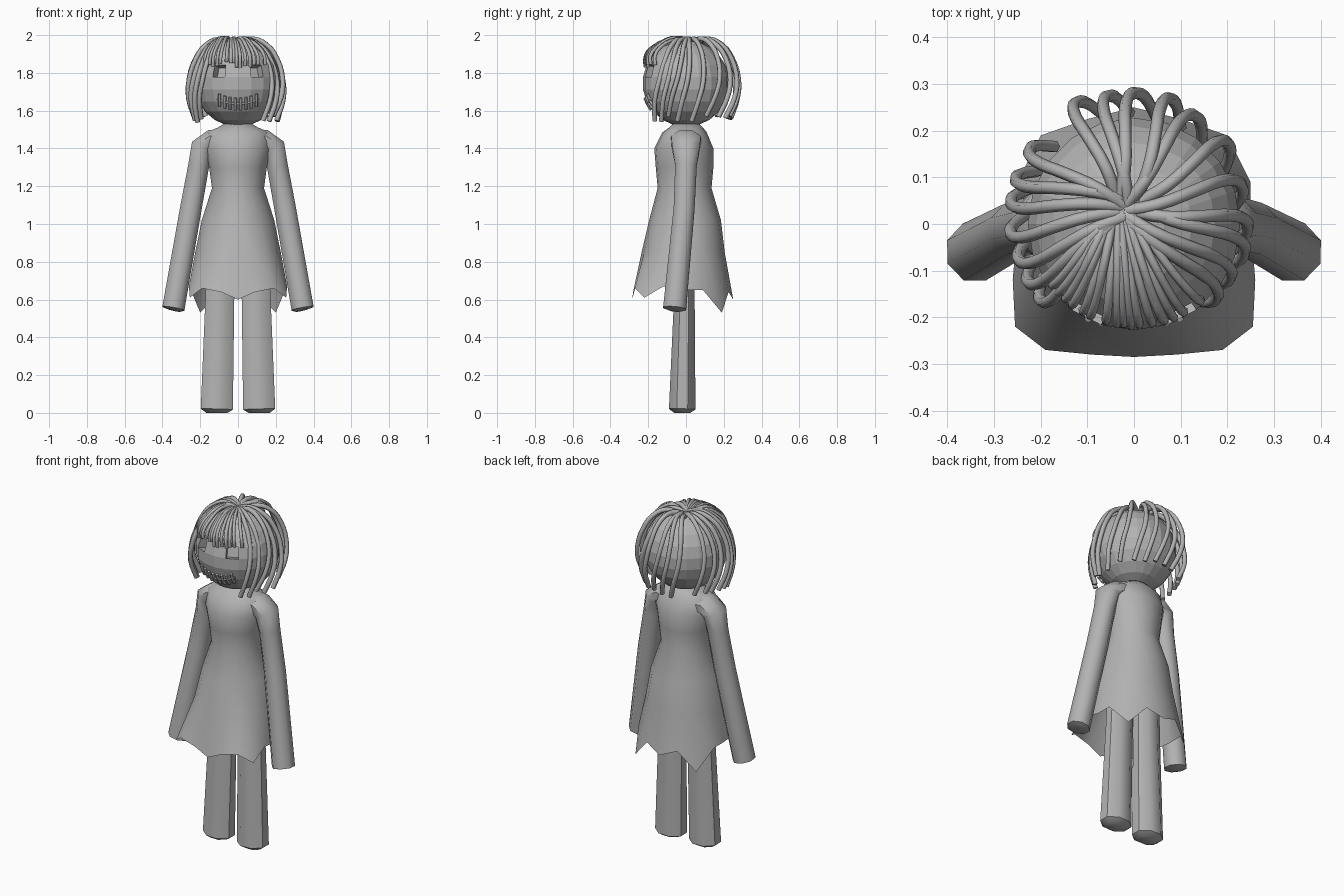
import bpy, bmesh, math, random
from mathutils import Vector

if "Cube" in bpy.data.objects:
    bpy.data.objects.remove(bpy.data.objects["Cube"])

random.seed(4)
grey = bpy.data.materials.new("mid_grey")
grey.diffuse_color = (.45, .45, .45, 1)
grey.use_nodes = True
grey.node_tree.nodes["Principled BSDF"].inputs["Base Color"].default_value = grey.diffuse_color


def loft(name, rings, cap_start=True, cap_end=True, angle=50):
    """Skin a list of equal-length point rings."""
    bm = bmesh.new()
    vs = [[bm.verts.new(p) for p in r] for r in rings]
    n = len(vs[0])
    for a, b in zip(vs, vs[1:]):
        for i in range(n):
            bm.faces.new((a[i], a[(i + 1) % n], b[(i + 1) % n], b[i]))
    if cap_start:
        bm.faces.new(vs[0])
    if cap_end:
        bm.faces.new(vs[-1])
    bmesh.ops.recalc_face_normals(bm, faces=bm.faces)
    return finish(name, bm, angle)


def finish(name, bm, angle):
    me = bpy.data.meshes.new(name)
    bm.to_mesh(me)
    bm.free()
    me.materials.append(grey)
    ob = bpy.data.objects.new(name, me)
    bpy.context.collection.objects.link(ob)
    if angle:
        bpy.ops.object.select_all(action='DESELECT')
        ob.select_set(True)
        bpy.context.view_layer.objects.active = ob
        bpy.ops.object.shade_smooth_by_angle(angle=math.radians(angle))
    return ob


def limb(name, path, n, side):
    """Tapered limb: path of (x, y, z, half width, half depth)."""
    pts = [Vector(p[:3]) for p in path]
    rings = []
    for i, p in enumerate(path):
        t = (pts[min(i + 1, len(pts) - 1)] - pts[max(i - 1, 0)]).normalized()
        u = Vector((0, 1, 0)).cross(t).normalized()
        v = t.cross(u)
        ring = []
        for k in range(n):
            a = math.tau * (k + .5) / n
            q = pts[i] + u * math.cos(a) * p[3] + v * math.sin(a) * p[4]
            ring.append((q.x * side, q.y, q.z))
        rings.append(ring)
    return loft(name, rings)


def strands(name, paths, radius):
    """Many round strands in one curve object."""
    cu = bpy.data.curves.new(name, 'CURVE')
    cu.dimensions = '3D'
    cu.bevel_depth, cu.bevel_resolution = radius, 1
    cu.resolution_u, cu.use_fill_caps = 3, True
    cu.materials.append(grey)
    for path in paths:
        sp = cu.splines.new('BEZIER')
        sp.bezier_points.add(len(path) - 1)
        for bp, co in zip(sp.bezier_points, path):
            bp.co = co
            bp.handle_left_type = bp.handle_right_type = 'AUTO'
    ob = bpy.data.objects.new(name, cu)
    bpy.context.collection.objects.link(ob)
    return ob


# Dress: oval sections (z, half width, front y, back y) ending in a jagged hem
N = 18
sections = [(1.53, .075, -.07, .07), (1.51, .11, -.09, .09), (1.485, .17, -.125, .11),
            (1.40, .175, -.168, .145), (1.30, .155, -.16, .145), (1.19, .14, -.15, .135),
            (1.02, .195, -.195, .185), (.85, .23, -.235, .205)]
rings = []
for z, w, f, b in sections:
    ring = []
    for k in range(N):
        a = math.tau * k / N
        c = math.cos(a)
        ring.append((w * math.sin(a), (f + b) / 2 + (f - b) / 2 * c, z))
    rings.append(ring)
half = [(0, -.285, .60), (.09, -.28, .64), (.19, -.27, .66), (.255, -.22, .61), (.26, -.12, .67),
        (.25, 0, .65), (.25, .09, .65), (.20, .19, .53), (.10, .225, .64), (0, .25, .60)]
rings.append(half + [(-x, y, z) for x, y, z in half[-2:0:-1]])
loft("dress", rings, cap_end=False)

# Sleeves and legs
for side, tag in ((1, "right"), (-1, "left")):
    limb(tag + "_sleeve", [(.07, 0, 1.44, .06, .09), (.145, 0, 1.445, .058, .085), (.19, 0, 1.41, .064, .08),
                           (.208, 0, 1.31, .06, .062), (.25, -.01, 1.08, .062, .06),
                           (.342, -.06, .553, .064, .066), (.344, -.061, .545, .04, .04)], 8, side)
    limb(tag + "_leg", [(.09, 0, 1.0, .075, .055), (.095, -.008, .65, .082, .058),
                        (.112, -.02, .02, .092, .076), (.112, -.02, .0, .06, .045)], 8, side)

# Faceted head with two sunken square eyes
bm = bmesh.new()
bmesh.ops.create_uvsphere(bm, u_segments=20, v_segments=11, radius=1)
for v in bm.verts:
    v.co = Vector((v.co.x * .23, v.co.y * .23, v.co.z * .23 + 1.745))
bm.normal_update()
for s in (-1, 1):
    eye = Vector((.105 * s, -.19, 1.81))
    face = min(bm.faces, key=lambda f: (f.calc_center_median() - eye).length)
    bmesh.ops.inset_region(bm, faces=[face], thickness=.001)
    bmesh.ops.translate(bm, verts=face.verts[:], vec=face.normal * -.05)
finish("head", bm, 0)


def face_point(x, z, lift=0):
    """Point on the front of the head."""
    r = .23 + lift
    return (x, -math.sqrt(max(r * r - x * x - (z - 1.745) ** 2, 0)), z)


# Stitched mouth
smile = lambda x: 1.635 + 2.2 * x * x
strands("mouth_line", [[face_point(x / 100, smile(x / 100), .001) for x in range(-11, 12, 2)]], .006)
strands("mouth_stitches", [[face_point(x, smile(x) + d, .003) for d in (-.032, 0, .032)]
                           for x in [-.098 + .028 * i for i in range(8)]], .008)

# Long hair: compass angles in degrees, all falling from the crown
profile = [(.01, 1.962), (.08, 1.981), (.16, 1.945), (.215, 1.87), (.25, 1.76), (.252, 1.66), (.22, 1.55)]
angles = [-50, -38, -27, -14, 5, 25, 45, 60, 75, 90, 104, 137, 153, 163, 177, 190, 202, 213]
long_hair = []
for a in angles:
    drop = random.uniform(-.012, .025)
    ox, oy = random.uniform(-.04, .015), random.uniform(.02, .05)
    path = []
    for i, (r, z) in enumerate(profile):
        t = i / (len(profile) - 1)
        b = math.radians(a + 14 * math.sin(t * math.pi))
        path.append((r * math.cos(b) - .01 * t + ox * (1 - t),
                     r * math.sin(b) * 1.04 + .01 * t + oy * (1 - t), z + drop * t * t))
    long_hair.append(path)
strands("long_hair", long_hair, .0135)

# Fringe over the forehead, slightly uneven
fringe = []
for i in range(17):
    t = i / 16
    x = -.18 + .31 * t + random.uniform(-.009, .009)
    y = -math.sqrt(.215 ** 2 - x * x)
    end = 1.84 + random.uniform(-.015, .02)
    sx = -.055 + .045 * t
    top = 1.978 + random.uniform(-.006, .012)
    fringe.append([(sx, .03, 1.968),
                   (sx + (x - sx) * .4, .03 + (y - .03) * .45, top),
                   (sx + (x - sx) * .75, .03 + (y - .03) * .8, 1.945),
                   (x, y, 1.89), (x * 1.03, y * random.uniform(.97, 1.01), end)])
strands("fringe", fringe, .0095)
